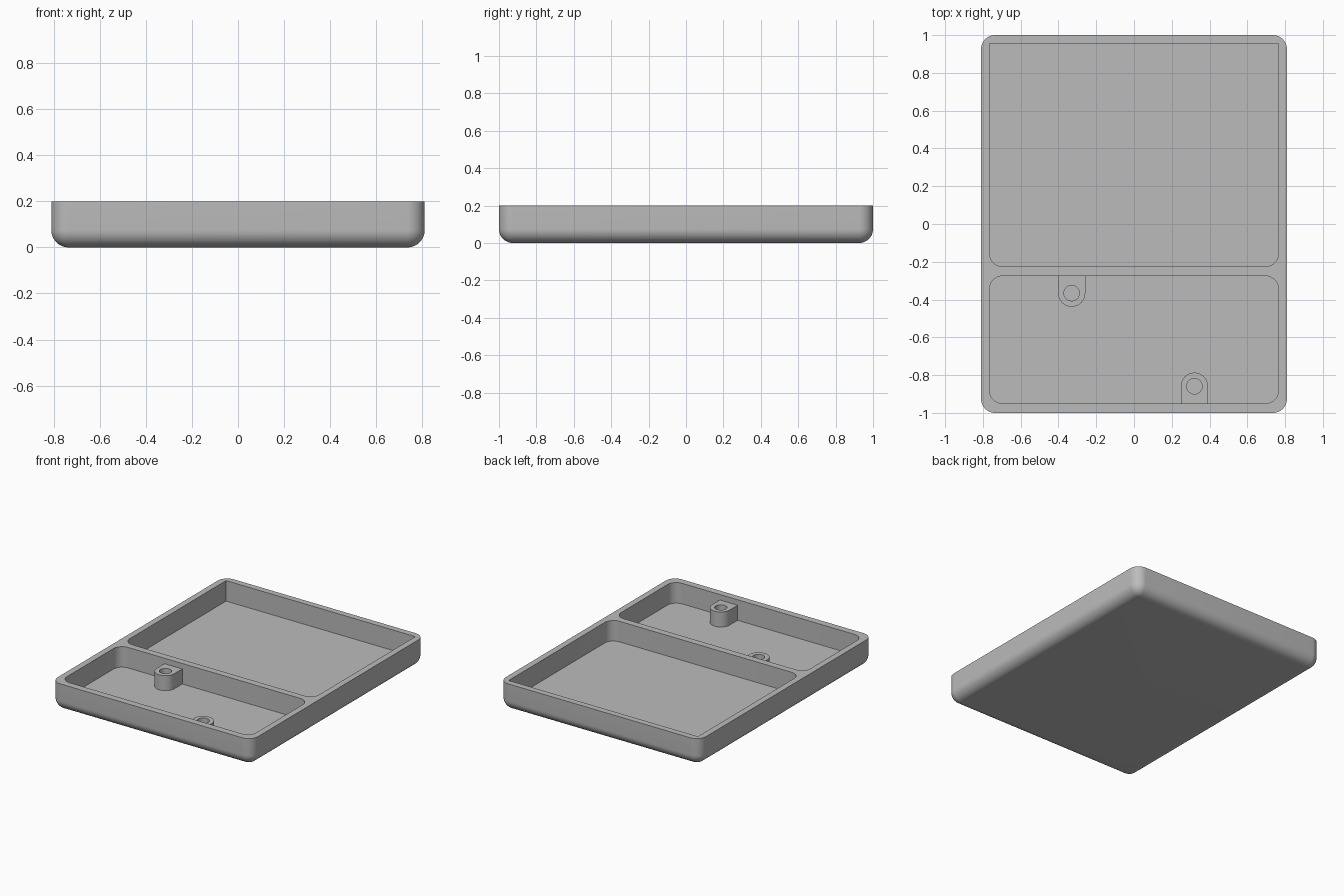
import bpy
import bmesh
from math import cos, sin, pi

cube = bpy.data.objects.get("Cube")
if cube:
    bpy.data.objects.remove(cube, do_unlink=True)

grey = bpy.data.materials.new("plain grey")
grey.use_nodes = True
colour = (0.5, 0.5, 0.5, 1)
grey.diffuse_color = colour
grey.node_tree.nodes["Principled BSDF"].inputs["Base Color"].default_value = colour


def outline(x0, x1, y0, y1, front_r, back_r, steps=12):
    """Counter-clockwise rectangle with rounded front and back corners."""
    f, b = front_r, back_r
    corners = [(x1 - f, y0 + f, f, -pi / 2), (x1 - b, y1 - b, b, 0),
               (x0 + b, y1 - b, b, pi / 2), (x0 + f, y0 + f, f, pi)]
    points = []
    for cx, cy, r, start in corners:
        n = steps if r else 0
        for i in range(n + 1):
            a = start + pi / 2 * i / max(n, 1)
            points.append((cx + r * cos(a), cy + r * sin(a)))
    return points


def loft(name, rings):
    """Closed solid through (outline, height) rings, bottom to top."""
    bm = bmesh.new()
    loops = [[bm.verts.new((x, y, z)) for x, y in pts] for pts, z in rings]
    for low, high in zip(loops, loops[1:]):
        n = len(low)
        for i in range(n):
            j = (i + 1) % n
            bm.faces.new((low[i], low[j], high[j], high[i]))
    bm.faces.new(loops[0][::-1])
    bm.faces.new(loops[-1])
    bmesh.ops.remove_doubles(bm, verts=bm.verts, dist=0.0001)
    bmesh.ops.recalc_face_normals(bm, faces=bm.faces)
    mesh = bpy.data.meshes.new(name)
    bm.to_mesh(mesh)
    bm.free()
    mesh.materials.append(grey)
    obj = bpy.data.objects.new(name, mesh)
    bpy.context.collection.objects.link(obj)
    return obj


def prism(name, z0, z1, *shape):
    pts = outline(*shape)
    return loft(name, [(pts, z0), (pts, z1)])


def cut(obj, cutters):
    """Subtract the cutters, then smooth the rounded walls."""
    bpy.ops.object.select_all(action='DESELECT')
    obj.select_set(True)
    bpy.context.view_layer.objects.active = obj
    for cutter in cutters:
        mod = obj.modifiers.new("cut", 'BOOLEAN')
        mod.operation = 'DIFFERENCE'
        mod.solver = 'EXACT'
        mod.object = cutter
        bpy.ops.object.modifier_apply(modifier=mod.name)
        bpy.data.objects.remove(cutter, do_unlink=True)
    bpy.ops.object.shade_smooth_by_angle(angle=pi / 6)


HALF_X, TOP, FLOOR, ROUND = 0.81, 0.2, 0.05, 0.075
INNER_X = 0.765

# Tray body with rounded uprights and a rounded bottom edge
rings = []
for i in range(13):
    a = pi / 2 * i / 12
    d = ROUND * (1 - sin(a))
    r = max(ROUND - d, 0.0005)
    rings.append((outline(-HALF_X + d, HALF_X - d, -1 + d, 1 - d, r, r),
                  ROUND * (1 - cos(a))))
rings.append((rings[-1][0], TOP))
tray = loft("tray", rings)

# Large back pocket with square back corners, small front pocket
cut(tray, [
    prism("back_pocket", FLOOR, 0.3, -INNER_X, INNER_X, -0.225, 0.955, 0.07, 0),
    prism("front_pocket", FLOOR, 0.3, -INNER_X, INNER_X, -0.95, -0.275, 0.07, 0.07),
])

# Screw posts growing out of the divider and the front wall
BOSS_R, HOLE_R, BOSS_TOP, SINK = 0.072, 0.041, 0.16, 0.01
for name, x, y, back in (("divider_post", -0.33, -0.366, True),
                         ("front_wall_post", 0.32, -0.859, False)):
    if back:
        shape = (y - BOSS_R, -0.275 + SINK, BOSS_R, 0)
    else:
        shape = (-0.95 - SINK, y + BOSS_R, 0, BOSS_R)
    post = prism(name, FLOOR - SINK, BOSS_TOP, x - BOSS_R, x + BOSS_R, *shape)
    hole = prism("hole", FLOOR, 0.3, x - HOLE_R, x + HOLE_R,
                 y - HOLE_R, y + HOLE_R, HOLE_R, HOLE_R)
    cut(post, [hole])
